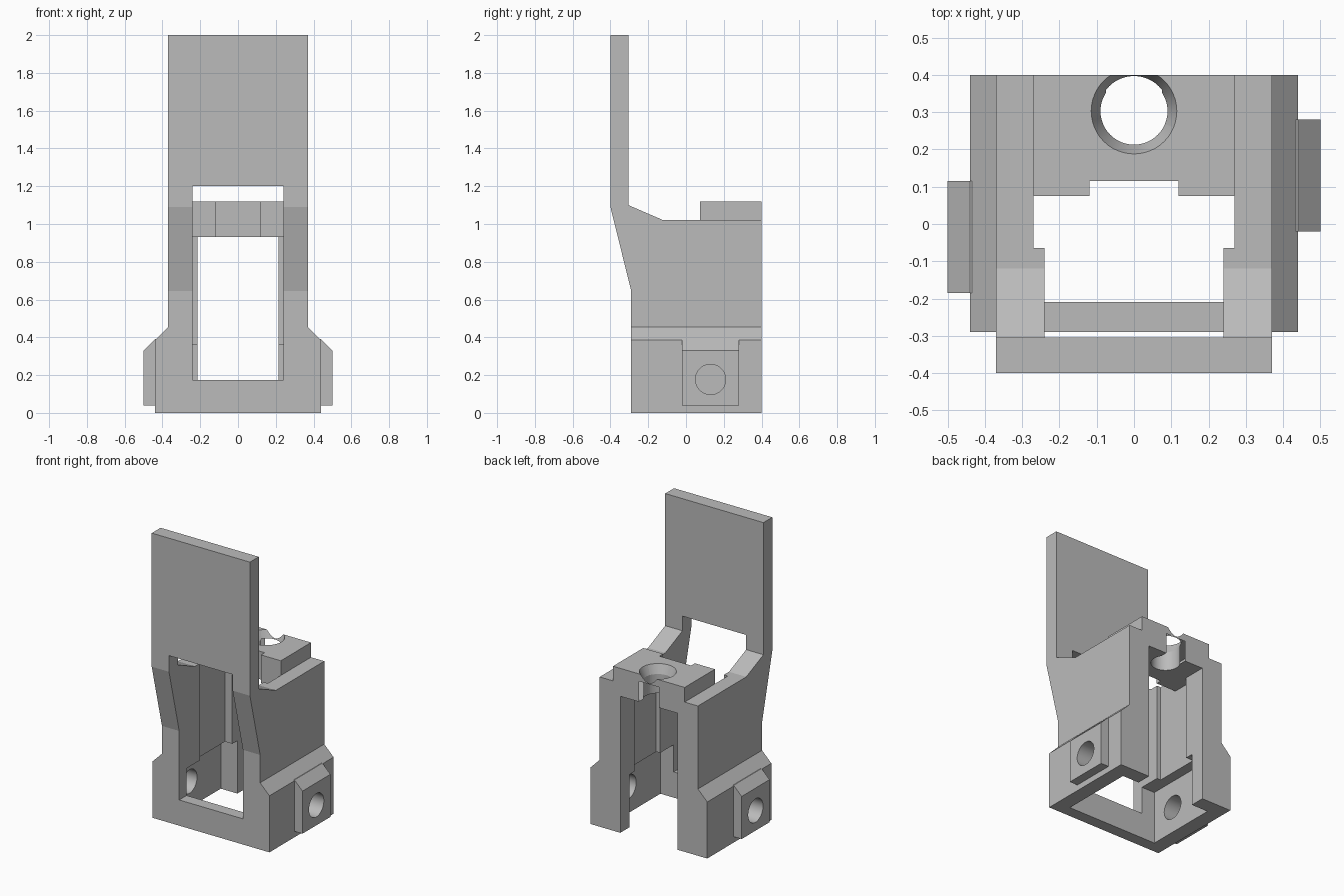
import bpy, bmesh, math
from mathutils import Matrix

cube = bpy.data.objects.get("Cube")
if cube:
    bpy.data.objects.remove(cube, do_unlink=True)

grey = bpy.data.materials.new("plain_grey")
grey.use_nodes = True
colour = (0.5, 0.5, 0.5, 1)
grey.diffuse_color = colour
grey.node_tree.nodes["Principled BSDF"].inputs["Base Color"].default_value = colour


def finish(name, bm):
    bmesh.ops.recalc_face_normals(bm, faces=bm.faces)
    mesh = bpy.data.meshes.new(name)
    bm.to_mesh(mesh)
    bm.free()
    mesh.materials.append(grey)
    obj = bpy.data.objects.new(name, mesh)
    bpy.context.collection.objects.link(obj)
    return obj


def prism(name, profile, axis, start, end):
    """Extrude a profile: (y, z) along x, (x, z) along y or (x, y) along z."""
    place = {"x": lambda a, b, t: (t, a, b),
             "y": lambda a, b, t: (a, t, b),
             "z": lambda a, b, t: (a, b, t)}[axis]
    bm = bmesh.new()
    rings = [[bm.verts.new(place(a, b, t)) for a, b in profile] for t in (start, end)]
    for ring in rings:
        bm.faces.new(ring)
    n = len(profile)
    for i in range(n):
        j = (i + 1) % n
        bm.faces.new((rings[0][i], rings[0][j], rings[1][j], rings[1][i]))
    return finish(name, bm)


def box(name, x, y, z):
    corners = [(x[0], y[0]), (x[1], y[0]), (x[1], y[1]), (x[0], y[1])]
    return prism(name, corners, "z", *z)


def cone(name, r1, r2, depth, centre, turn=Matrix()):
    bm = bmesh.new()
    bmesh.ops.create_cone(bm, cap_ends=True, segments=48, radius1=r1, radius2=r2,
                          depth=depth, matrix=Matrix.Translation(centre) @ turn)
    return finish(name, bm)


def combine(target, tools, operation):
    for tool in tools:
        mod = target.modifiers.new("bool", "BOOLEAN")
        mod.operation = operation
        mod.solver = "EXACT"
        mod.object = tool
        bpy.context.view_layer.objects.active = target
        bpy.ops.object.modifier_apply(modifier=mod.name)
        bpy.data.objects.remove(tool, do_unlink=True)


FRONT, BACK = -0.29, 0.4

# Main housing with the tall plate, seen from the side
side = [(FRONT, 0), (BACK, 0), (BACK, 1.02), (-0.12, 1.02), (-0.305, 1.1),
        (-0.305, 2), (-0.4, 2), (-0.4, 1.09), (FRONT, 0.645)]
housing = prism("housing", side, "x", -0.37, 0.37)

# Wider foot with sloped shoulders
half = [(0.44, 0), (0.44, 0.385), (0.37, 0.455)]
foot = prism("foot", half + [(-x, z) for x, z in reversed(half)], "y", FRONT, BACK)

# Side bosses, offset from each other
bosses, bores = [], []
for s, y0 in ((1, -0.02), (-1, -0.185)):
    outline = [(0.4, 0.04), (0.5, 0.04), (0.5, 0.33), (0.44, 0.39), (0.4, 0.39)]
    bosses.append(prism("boss", [(s * x, z) for x, z in outline], "y", y0, y0 + 0.3))
    bores.append(cone("bore", 0.08, 0.08, 0.4, (s * 0.42, y0 + 0.15, 0.177),
                      Matrix.Rotation(math.pi / 2, 4, "Y")))
combine(housing, [foot] + bosses, "UNION")

# Window, chambers and rear opening
cuts = [
    box("window", (-0.24, 0.24), (-0.6, 0), (0.175, 1.2)),
    box("upper_chamber", (-0.27, 0.27), (-0.065, 0.245), (0.2, 1.3)),
    box("block_seat", (-0.27, 0.27), (0.075, 0.6), (0.93, 1.3)),
    box("lower_chamber", (-0.34, 0.34), (-0.21, 0.3), (-0.2, 0.36)),
    box("rear_opening", (-0.215, 0.215), (0.1, 0.6), (-0.2, 1.3)),
]
combine(housing, cuts + bores, "DIFFERENCE")

# Top clamp block with a stepped front edge
plan = [(0.27, BACK), (0.27, 0.075), (0.12, 0.075), (0.12, 0.115)]
block = prism("clamp_block", plan + [(-x, y) for x, y in reversed(plan)], "z", 0.93, 1.12)

# Flared socket that opens through the back
socket = [
    cone("socket", 0.09, 0.09, 0.5, (0, 0.303, 1.02)),
    cone("flare", 0.088, 0.117, 0.07, (0, 0.303, 1.09)),
    box("slot", (-0.075, 0.075), (0.34, 0.6), (0.8, 1.07)),
]
combine(block, socket, "DIFFERENCE")

# Smooth round bores, sharp edges elsewhere
bpy.ops.object.select_all(action="DESELECT")
for obj in (housing, block):
    obj.select_set(True)
bpy.context.view_layer.objects.active = housing
bpy.ops.object.shade_smooth_by_angle(angle=math.radians(12))
